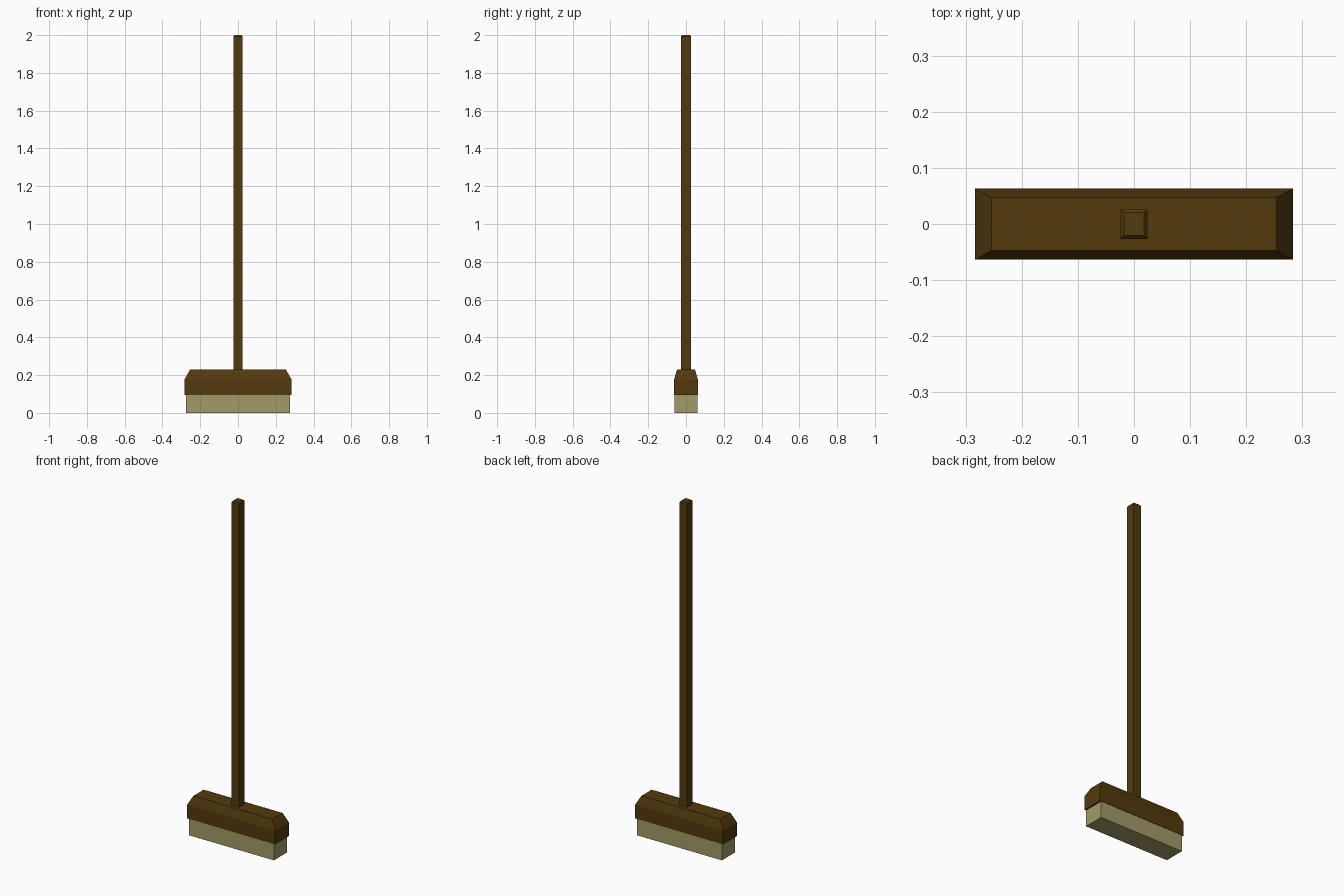
import bpy, bmesh

if "Cube" in bpy.data.objects:
    bpy.data.objects.remove(bpy.data.objects["Cube"])


def material(name, color):
    m = bpy.data.materials.new(name)
    m.diffuse_color = (*color, 1)
    m.use_nodes = True
    m.node_tree.nodes["Principled BSDF"].inputs["Base Color"].default_value = m.diffuse_color
    return m


def block(name, sections, mat):
    """Closed four-sided loft through (half_x, half_y, z) rectangles."""
    bm = bmesh.new()
    rings = [[bm.verts.new((sx * hx, sy * hy, z))
              for sx, sy in ((-1, -1), (1, -1), (1, 1), (-1, 1))]
             for hx, hy, z in sections]
    for a, b in zip(rings, rings[1:]):
        for i in range(4):
            j = (i + 1) % 4
            bm.faces.new((a[i], a[j], b[j], b[i]))
    bm.faces.new(rings[0][::-1])
    bm.faces.new(rings[-1])
    mesh = bpy.data.meshes.new(name)
    bm.to_mesh(mesh)
    bm.free()
    mesh.materials.append(mat)
    obj = bpy.data.objects.new(name, mesh)
    bpy.context.collection.objects.link(obj)
    return obj


wood = material("dark_wood", (0.085, 0.043, 0.004))
straw = material("straw", (0.36, 0.33, 0.14))

# Bristle block standing on the floor
block("bristles", [(0.274, 0.061, 0), (0.274, 0.061, 0.096)], straw)

# Head with sloped shoulders
block("broom_head", [(0.283, 0.063, 0.096), (0.283, 0.063, 0.177),
                     (0.254, 0.0475, 0.229)], wood)

# Square handle with a chamfered tip
block("handle", [(0.024, 0.0265, 0.22), (0.024, 0.0265, 1.993),
                 (0.018, 0.0205, 2.0)], wood)
